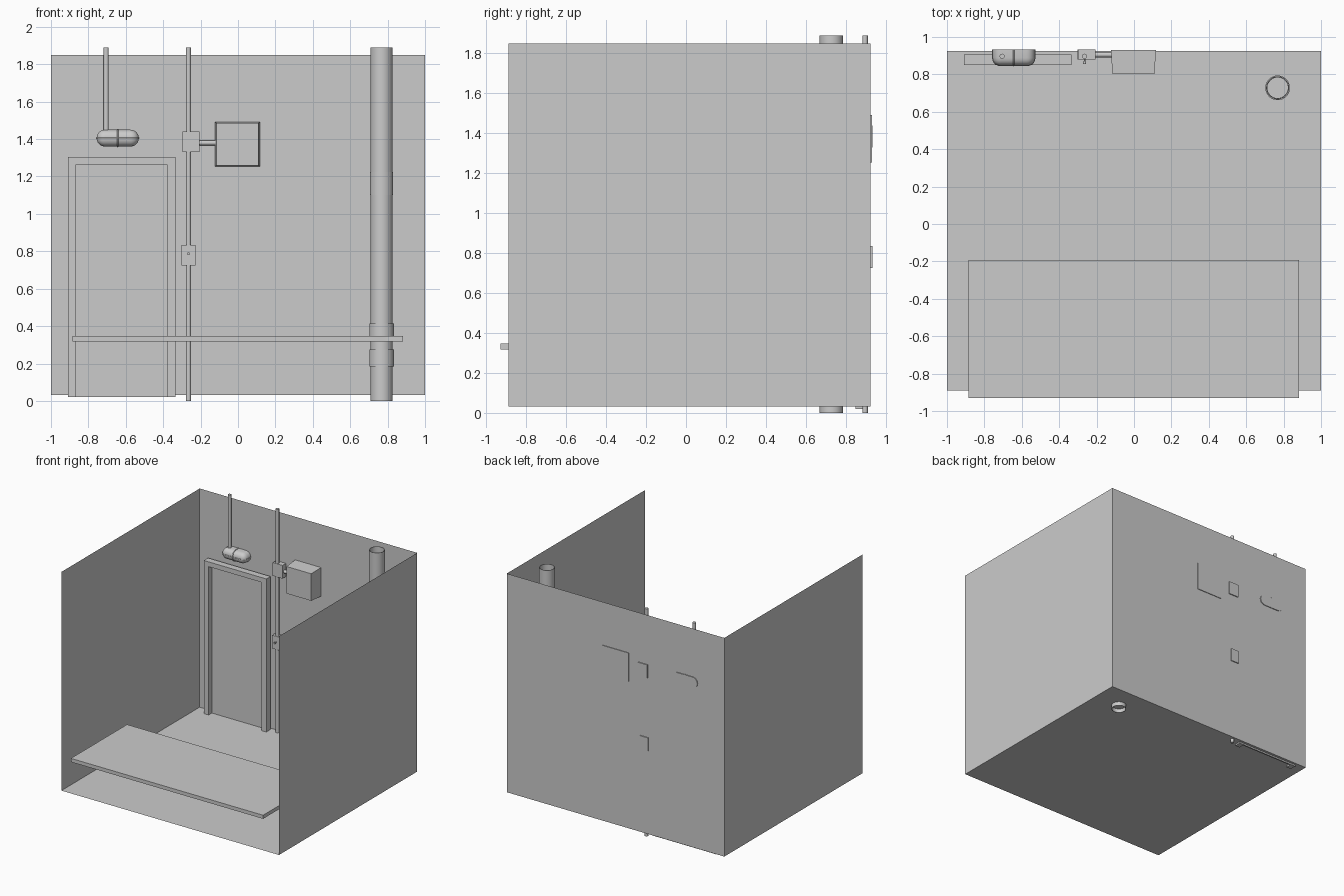
import bpy, bmesh, math
from mathutils import Matrix, Vector

if "Cube" in bpy.data.objects:
    bpy.data.objects.remove(bpy.data.objects["Cube"])


def finish(name, bm, smooth=False, recalc=True):
    if recalc:
        bmesh.ops.recalc_face_normals(bm, faces=bm.faces[:])
    me = bpy.data.meshes.new(name)
    bm.to_mesh(me)
    bm.free()
    ob = bpy.data.objects.new(name, me)
    bpy.context.collection.objects.link(ob)
    if smooth:
        bpy.ops.object.select_all(action='DESELECT')
        ob.select_set(True)
        bpy.context.view_layer.objects.active = ob
        bpy.ops.object.shade_smooth_by_angle(angle=math.radians(35))
    return ob


def box(name, x0, x1, y0, y1, z0, z1, front_inset=0.0):
    bm = bmesh.new()
    bmesh.ops.create_cube(bm, size=1)
    for v in bm.verts:
        i = front_inset if v.co.y < 0 else 0
        v.co = Vector(((x0 + i) if v.co.x < 0 else (x1 - i),
                       y0 if v.co.y < 0 else y1,
                       (z0 + i) if v.co.z < 0 else (z1 - i)))
    return finish(name, bm)


def rod(name, a, b, r, segs=16):
    a, b = Vector(a), Vector(b)
    bm = bmesh.new()
    rot = (b - a).to_track_quat('Z', 'Y').to_matrix().to_4x4()
    bmesh.ops.create_cone(bm, cap_ends=True, segments=segs, radius1=r, radius2=r,
                          depth=(b - a).length,
                          matrix=Matrix.Translation((a + b) / 2) @ rot)
    return finish(name, bm, True)


def loft(bm, rings):
    for p, q in zip(rings, rings[1:]):
        for i in range(len(p)):
            j = (i + 1) % len(p)
            bm.faces.new((p[i], p[j], q[j], q[i]))


# Room shell: open front and top, single-surface walls
X, Y0, Y1, Z0, Z1 = 1.0, -0.89, 0.925, 0.033, 1.85
bm = bmesh.new()
f = [bm.verts.new(c) for c in ((-X, Y0, Z0), (-X, Y1, Z0), (X, Y1, Z0), (X, Y0, Z0))]
t = [bm.verts.new((v.co.x, v.co.y, Z1)) for v in f]
bm.faces.new((f[0], f[3], f[2], f[1]))
for i in range(3):
    bm.faces.new((f[i], f[i + 1], t[i + 1], t[i]))
bm.normal_update()
bmesh.ops.reverse_faces(bm, faces=[p for p in bm.faces
                                   if p.normal.dot(Vector((0, 0, 0.9)) - p.calc_center_median()) < 0])
finish("room_shell", bm, recalc=False)

# Low shelf across the open front
box("front_shelf", -0.885, 0.882, -0.93, -0.193, 0.317, 0.347)

# Door frame (one U-shaped piece) and door panel
bm = bmesh.new()
outline = [(-0.91, 0.02), (-0.91, 1.305), (-0.335, 1.305), (-0.335, 0.02),
           (-0.38, 0.02), (-0.38, 1.265), (-0.865, 1.265), (-0.865, 0.02)]
face = bm.faces.new([bm.verts.new((x, 0.85, z)) for x, z in outline])
ext = bmesh.ops.extrude_face_region(bm, geom=[face], use_keep_orig=True)
for v in ext['geom']:
    if isinstance(v, bmesh.types.BMVert):
        v.co.y = 0.905
finish("door_frame", bm)
box("door_panel", -0.865, -0.38, 0.892, 0.904, 0.02, 1.265)

# Open drain pipe with couplings
profile = [(0.059, 0)]
for lo, hi, r in ((0.185, 0.275, 0.066), (0.335, 0.415, 0.066), (1.1, 1.225, 0.062)):
    profile += [(0.059, lo), (r, lo), (r, hi), (0.059, hi)]
profile += [(0.059, 1.89), (0.055, 1.89), (0.055, 0)]
profile.append(profile[0])
bm = bmesh.new()
rings = [[bm.verts.new((0.768 + r * math.cos(i * math.tau / 32),
                        0.728 + r * math.sin(i * math.tau / 32), z)) for i in range(32)]
         for r, z in profile]
loft(bm, rings)
bmesh.ops.remove_doubles(bm, verts=bm.verts[:], dist=1e-5)
finish("drain_pipe", bm, True)

# Electrical conduits
rod("main_conduit", (-0.265, 0.897, 0), (-0.265, 0.897, 1.89), 0.0135)
rod("lamp_conduit", (-0.705, 0.897, 1.42), (-0.705, 0.897, 1.89), 0.0135)
rod("panel_conduit", (-0.215, 0.905, 1.38), (-0.11, 0.905, 1.38), 0.0135)

# Boxes on the back wall
box("junction_box", -0.297, -0.207, 0.88, 0.933, 1.33, 1.44)
box("switch_box", -0.302, -0.226, 0.88, 0.933, 0.725, 0.835)
box("electrical_panel", -0.123, 0.117, 0.803, 0.931, 1.253, 1.492, 0.007)
rod("switch_toggle", (-0.264, 0.885, 0.787), (-0.264, 0.866, 0.787), 0.004, 12)
rod("switch_knob", (-0.264, 0.868, 0.787), (-0.264, 0.855, 0.787), 0.008, 12)

# Bulkhead lamp: lofted stadium with a rounded front
LX, LZ, HALF, R = -0.643, 1.405, 0.068, 0.045
DOME = [(0.0, 0.932), (0.0, 0.888), (0.003, 0.873), (0.010, 0.861),
        (0.020, 0.853), (0.032, 0.848), (0.042, 0.847)]


def stadium(bm, inset, y, n=12):
    pts = []
    for side in (1, -1):
        for i in range(n + 1):
            a = -math.pi / 2 + math.pi * i / n
            pts.append(bm.verts.new((LX + side * (HALF + (R - inset) * math.cos(a)), y,
                                     LZ + side * (R - inset) * math.sin(a))))
    return pts


bm = bmesh.new()
rings = [stadium(bm, i, y) for i, y in DOME]
loft(bm, rings)
bm.faces.new(rings[0])
bm.faces.new(rings[-1])
finish("lamp_body", bm, True)

# Lamp cage: central strap and lengthwise wire following the dome
strap = [(R - i, y) for i, y in DOME]
strap += [(-d, y) for d, y in reversed(strap)]


def wire(name, points, r):
    cu = bpy.data.curves.new(name, 'CURVE')
    cu.dimensions = '3D'
    cu.bevel_depth = r
    cu.bevel_resolution = 2
    cu.use_fill_caps = True
    sp = cu.splines.new('POLY')
    sp.points.add(len(points) - 1)
    for p, c in zip(sp.points, points):
        p.co = (*c, 1)
    bpy.context.collection.objects.link(bpy.data.objects.new(name, cu))


wire("lamp_cage_strap", [(LX, y, LZ + d) for d, y in strap], 0.004)
wire("lamp_cage_wire", [(LX + d + math.copysign(HALF, d), y, LZ) for d, y in strap], 0.003)
